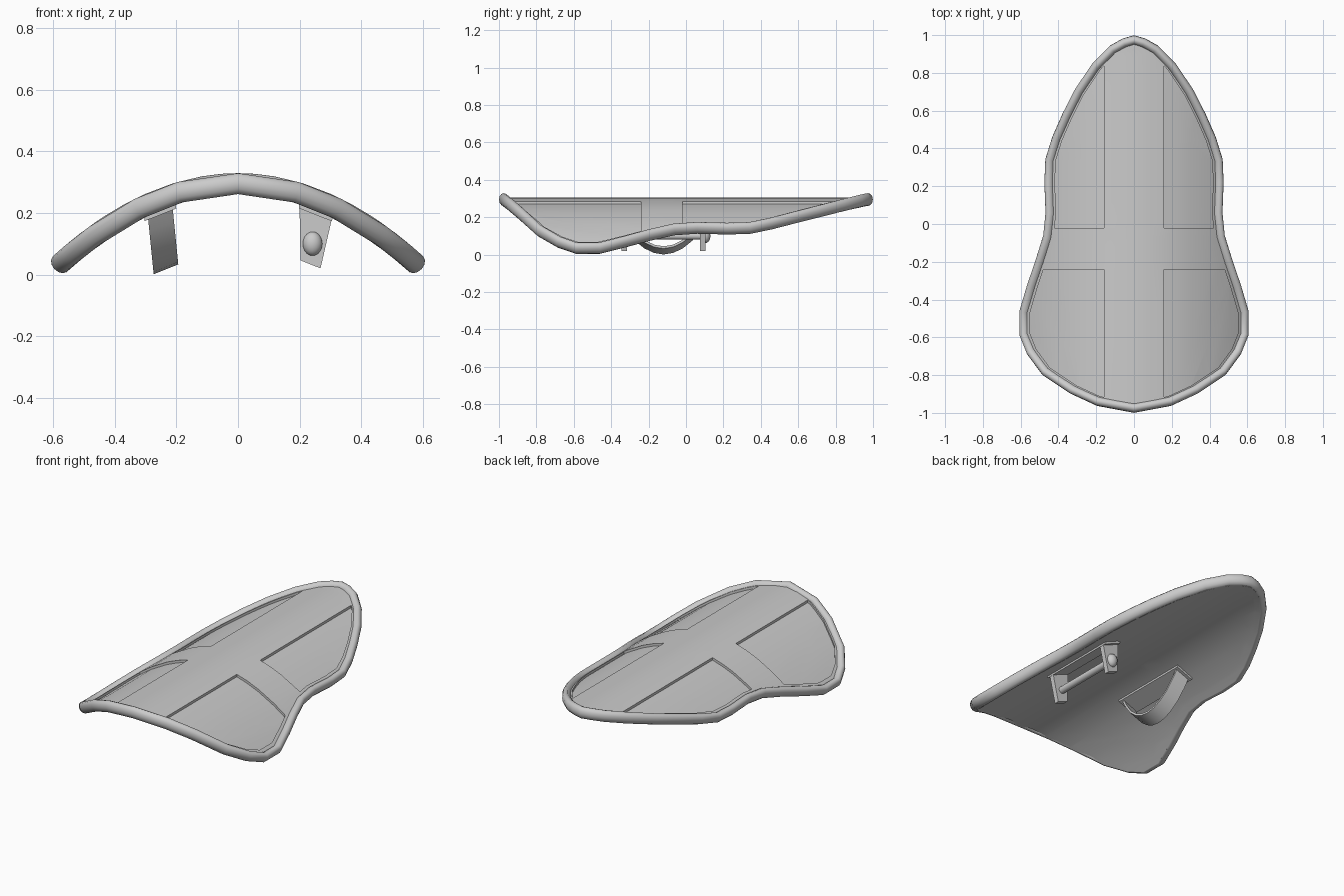
import bpy, bmesh, math
from mathutils import Vector

if "Cube" in bpy.data.objects:
    bpy.data.objects.remove(bpy.data.objects["Cube"])

# Right half of the outer outline, back tip to front
HALF = [(0, 1), (.06, .982), (.127, .945), (.22, .85), (.31, .715), (.376, .585), (.43, .462),
        (.467, .344), (.472, .22), (.466, .06), (.478, -.06), (.518, -.19), (.562, -.32),
        (.603, -.46), (.603, -.59), (.563, -.69), (.482, -.80), (.333, -.90), (.196, -.963), (0, -1)]
OUTLINE = HALF + [(-x, y) for x, y in HALF[-2:0:-1]]


def arch(x):
    return .295 - .78 * x * x


def normal(x):
    return Vector((1.56 * x, 0, 1)).normalized()


def inset(d):
    """Outline moved inward by d (outline runs clockwise)."""
    pts = [Vector(p) for p in OUTLINE]
    out = []
    for i, p in enumerate(pts):
        e1 = (p - pts[i - 1]).normalized()
        e2 = (pts[(i + 1) % len(pts)] - p).normalized()
        n1, n2 = Vector((e1.y, -e1.x)), Vector((e2.y, -e2.x))
        n = n1 + n2
        out.append(p + n * (2 * d / n.length_squared))
    return out


def finish(name, bm, angle=35):
    bmesh.ops.recalc_face_normals(bm, faces=bm.faces)
    me = bpy.data.meshes.new(name)
    bm.to_mesh(me)
    bm.free()
    ob = bpy.data.objects.new(name, me)
    bpy.context.collection.objects.link(ob)
    bpy.ops.object.select_all(action='DESELECT')
    ob.select_set(True)
    bpy.context.view_layer.objects.active = ob
    bpy.ops.object.shade_smooth_by_angle(angle=math.radians(angle))
    return ob


def loft(name, rings, closed=False, angle=35):
    bm = bmesh.new()
    vs = [[bm.verts.new(p) for p in r] for r in rings]
    n = len(vs[0])
    for i in range(len(vs) if closed else len(vs) - 1):
        a, b = vs[i], vs[(i + 1) % len(vs)]
        for j in range(n):
            bm.faces.new((a[j], a[(j + 1) % n], b[(j + 1) % n], b[j]))
    if not closed:
        bm.faces.new(vs[0])
        bm.faces.new(vs[-1])
    return finish(name, bm, angle)


# Shield body: curved board with four recessed panels
bm = bmesh.new()
outer = [bm.verts.new((p.x, p.y, 0)) for p in inset(.022)]
inner = [bm.verts.new((p.x, p.y, 0)) for p in inset(.053)]
n = len(outer)
for i in range(n):
    j = (i + 1) % n
    bm.faces.new((outer[i], outer[j], inner[j], inner[i]))
bm.faces.new(inner)
bmesh.ops.triangulate(bm, faces=[f for f in bm.faces if len(f.verts) > 4])
for f in bm.faces:
    f.material_index = 1 if len(f.verts) == 3 else 0
cuts = [((x, 0, 0), (1, 0, 0)) for x in (-.5, -.4, -.3, -.23, -.16, -.08, 0, .08, .16, .23, .3, .4, .5)]
cuts += [((0, y, 0), (0, 1, 0)) for y in (-.02, -.24)]
for co, no in cuts:
    bmesh.ops.bisect_plane(bm, geom=bm.verts[:] + bm.edges[:] + bm.faces[:],
                           plane_co=co, plane_no=no, dist=1e-5)
res = bmesh.ops.extrude_face_region(bm, geom=bm.faces[:], use_keep_orig=True)
top = [g for g in res['geom'] if isinstance(g, bmesh.types.BMFace)]
for v in {v for f in top for v in f.verts}:
    v.co.z = .01
panels = []
for f in top:
    c = f.calc_center_median()
    if f.material_index == 1 and abs(c.x) > .16 and (c.y > -.02 or c.y < -.24):
        panels.append(f)
res = bmesh.ops.extrude_face_region(bm, geom=panels, use_keep_orig=True)
for v in [g for g in res['geom'] if isinstance(g, bmesh.types.BMVert)]:
    v.co.z = -.005
bmesh.ops.delete(bm, geom=panels, context='FACES')
for v in bm.verts:
    d = v.co.z or -.034          # untouched vertices form the underside
    x = v.co.x
    if d > -.03:
        v.co.z = arch(x) + d
    else:
        v.co = Vector((x, v.co.y, arch(x))) + normal(x) * d
for f in bm.faces:
    f.material_index = 0
finish("shield_body", bm)

# Rim: oval tube following the curved outline
path = [Vector((p.x, p.y, arch(p.x))) for p in inset(.025)]
rings = []
for i, p in enumerate(path):
    t = (path[(i + 1) % n] - path[i - 1]).normalized()
    side = t.cross(normal(p.x)).normalized()
    up = side.cross(t)
    rings.append([p + side * (.025 * math.cos(a)) + up * (.034 * math.sin(a))
                  for a in (k * math.tau / 12 for k in range(12))])
loft("rim", rings, closed=True, angle=50)


# Underside fittings: a across, b along, d downward
def under(side, a, b, d):
    return Vector((side * (.255 + .93 * a - .1 * d), -.12 + b, .23 - .37 * a - d))


def block(name, side, a_top, a_low, b0, b1, d0, d1):
    loft(name, [[under(side, a, b, d) for a, d in
                 ((-a_top, d0), (a_top, d0), (a_low, d1), (-a_low, d1))] for b in (b0, b1)])


# Arm strap on the left
block("strap_base", -1, .055, .055, -.245, .245, .01, .036)
half = [(.235, .01), (.2, .07), (.15, .135), (.1, .175), (.05, .199)]
curve = [(-b, d) for b, d in half] + [(0, .207)] + half[::-1]
rings = []
for i, (b, d) in enumerate(curve):
    p, q = curve[max(i - 1, 0)], curve[min(i + 1, len(curve) - 1)]
    t = Vector((q[0] - p[0], q[1] - p[1])).normalized() * .006
    rings.append([under(-1, a, b - s * t.y, d + s * t.x)
                  for a, s in ((-.043, -1), (.043, -1), (.043, 1), (-.043, 1))])
loft("arm_strap", rings, angle=40)

# Hand grip on the right: base, two plates, rod and rounded ends
block("grip_base", 1, .058, .058, -.24, .24, .01, .036)
for label, b in (("front", -.21), ("back", .21)):
    block(label + "_grip_plate", 1, .06, .035, b - .014, b + .014, 0, .197)
    bpy.ops.mesh.primitive_uv_sphere_add(segments=16, ring_count=10, radius=1,
                                         location=under(1, 0, b * 1.06, .13))
    knob = bpy.context.object
    knob.name = label + "_grip_knob"
    knob.scale = (.032, .028, .039)
    bpy.ops.object.shade_smooth_by_angle()
bpy.ops.mesh.primitive_cylinder_add(vertices=16, radius=.02, depth=.42,
                                    location=under(1, 0, 0, .13), rotation=(math.pi / 2, 0, 0))
bpy.context.object.name = "grip_rod"
bpy.ops.object.shade_smooth_by_angle()
